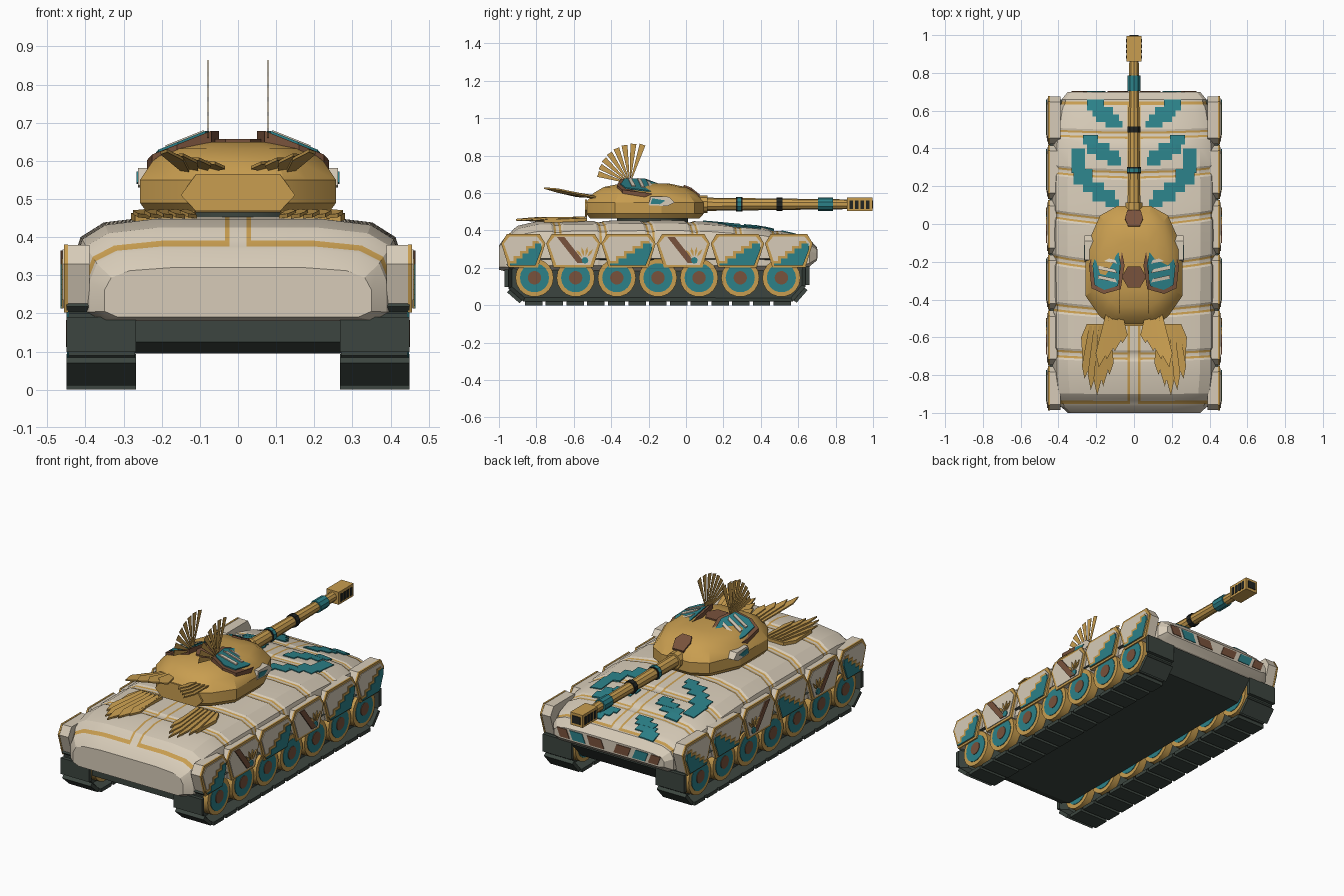
import bpy, bmesh, math
from mathutils import Vector, Matrix

if "Cube" in bpy.data.objects:
    bpy.data.objects.remove(bpy.data.objects["Cube"], do_unlink=True)


def material(name, r, g, b):
    m = bpy.data.materials.new(name)
    m.use_nodes = True
    m.diffuse_color = (r, g, b, 1)
    bsdf = next(n for n in m.node_tree.nodes if n.type == 'BSDF_PRINCIPLED')
    bsdf.inputs["Base Color"].default_value = (r, g, b, 1)
    return m


CREAM = material("cream", .68, .60, .48)
GOLD = material("gold", .58, .34, .08)
TEAL = material("teal", .025, .22, .25)
DARK = material("dark_green", .045, .06, .05)
BLACK = material("black", .015, .018, .016)
BROWN = material("brown", .19, .085, .045)


def finish(name, bm, mats, smooth=False):
    bmesh.ops.recalc_face_normals(bm, faces=bm.faces)
    me = bpy.data.meshes.new(name)
    bm.to_mesh(me)
    bm.free()
    for m in mats:
        me.materials.append(m)
    ob = bpy.data.objects.new(name, me)
    bpy.context.collection.objects.link(ob)
    if smooth:
        bpy.ops.object.select_all(action='DESELECT')
        ob.select_set(True)
        bpy.context.view_layer.objects.active = ob
        bpy.ops.object.shade_smooth_by_angle(angle=math.radians(22))
    return ob


def add_slab(bm, pts, off):
    off = Vector(off)
    a = [bm.verts.new(p) for p in pts]
    b = [bm.verts.new(Vector(p) + off) for p in pts]
    n = len(a)
    caps = [bm.faces.new(a), bm.faces.new(b[::-1])]
    for i in range(n):
        bm.faces.new((a[i], a[(i + 1) % n], b[(i + 1) % n], b[i]))
    return caps


def slab(name, pts, off, mat):
    bm = bmesh.new()
    add_slab(bm, pts, off)
    return finish(name, bm, [mat])


def side_slab(name, yz, s, x0, x1, mat):
    return slab(name, [(s * x0, y, z) for y, z in yz], (s * (x1 - x0), 0, 0), mat)


def cylinder(name, centre, r1, r2, depth, axis, mat, seg=16):
    bm = bmesh.new()
    turn = Matrix.Rotation(math.pi / 2, 4, 'Y') if axis == 'x' else (
        Matrix.Rotation(-math.pi / 2, 4, 'X') if axis == 'y' else Matrix())
    bmesh.ops.create_cone(bm, cap_ends=True, segments=seg, radius1=r1, radius2=r2,
                          depth=depth, matrix=Matrix.Translation(centre) @ turn)
    return finish(name, bm, [mat], True)


def loft(bm, rings):
    rows = [[bm.verts.new(p) for p in ring] for ring in rings]
    n = len(rows[0])
    made = []
    for j in range(len(rows) - 1):
        made.append([bm.faces.new((rows[j][i], rows[j][(i + 1) % n],
                                   rows[j + 1][(i + 1) % n], rows[j + 1][i])) for i in range(n)])
    bm.faces.new(rows[0])
    bm.faces.new(rows[-1])
    return made


# Hull: stations along y give half width, top and bottom height
STATIONS = [(-1, .35, .32, .19), (-.96, .395, .375, .18), (-.9, .42, .425, .18), (-.8, .43, .448, .18),
            (-.1, .435, .455, .18), (.1, .435, .447, .18), (.4, .43, .42, .18), (.6, .40, .375, .19),
            (.67, .38, .35, .21), (.7, .35, .31, .24)]
SHAPE = [(.9, 0), (1, .12), (1, .55), (.95, .8), (.81, .94), (.5, 1)]
SEAMS = [-.945, -.7, -.47, -.23, .01, .26, .47, .64]


def station(y):
    for a, b in zip(STATIONS, STATIONS[1:]):
        if y <= b[0]:
            t = max(0, (y - a[0]) / (b[0] - a[0]))
            return [p + (q - p) * t for p, q in zip(a, b)][1:]
    return STATIONS[-1][1:]


def hull_z(x, y):
    w, top, bot = station(y)
    f = abs(x) / w
    for (f0, h0), (f1, h1) in zip(SHAPE[2:], SHAPE[3:]):
        if f1 <= f <= f0:
            return bot + (top - bot) * (h1 + (h0 - h1) * (f - f1) / (f0 - f1))
    return top


def hull_ring(y, sink):
    w, top, bot = station(y)
    half = [(f * w, bot + (top - bot) * h) for f, h in SHAPE] + [(.034, top), (.022, top)]
    ring = half + [(-x, z) for x, z in reversed(half)]
    bend = .05 * max(0, 1 - abs(y + .15) / .8)
    return [(x * (1 - sink / 2), y + bend * (x / w) ** 2, bot + (z - bot) * (1 - sink)) for x, z in ring]


# Each row holds y, seam depth, and whether the strip after it is a gold border
rows = [(s[0], 0, False) for s in STATIONS]
for y in SEAMS:
    rows = [r for r in rows if abs(r[0] - y) > .031]
    if y in (SEAMS[0], SEAMS[-1]):
        rows += [(y - .02, 0, False), (y - .009, .02, True), (y + .009, .02, False), (y + .02, 0, False)]
    else:
        rows += [(y - .029, 0, False), (y - .019, .02, True), (y - .008, .028, False),
                 (y + .008, .028, True), (y + .019, .02, False), (y + .029, 0, False)]
rows.sort()
bm = bmesh.new()
for j, strip in enumerate(loft(bm, [hull_ring(y, sink) for y, sink, gold in rows])):
    spine = SEAMS[0] < rows[j][0] < SEAMS[-1]
    for i, f in enumerate(strip):
        f.material_index = 1 if (spine and i in (6, 8)) or (rows[j][2] and 2 <= i <= 12 and i != 7) else 0
finish("hull", bm, [CREAM, GOLD], True)
slab("belly", [(-.27, -.94, .19), (-.27, -.94, .125), (-.27, -.87, .095), (-.27, .56, .095), (-.27, .66, .2)],
     (.54, 0, 0), DARK)

# Stepped teal patches on the front deck
STEPS = [(.16, .25, .6, .66), (.11, .22, .57, .62), (.08, .2, .54, .58), (.06, .15, .51, .545),
         (.19, .27, .42, .47), (.13, .25, .37, .43), (.08, .2, .34, .39), (.07, .14, .31, .355),
         (.26, .33, .27, .4), (.22, .32, .21, .29), (.16, .27, .17, .22), (.1, .22, .12, .18), (.08, .15, .09, .13)]
for s, side in ((1, "left"), (-1, "right")):
    bm = bmesh.new()
    for x0, x1, y0, y1 in STEPS:
        m = 4
        for k in range(m):
            a, b = x0 + (x1 - x0) * k / m, x0 + (x1 - x0) * (k + 1) / m
            add_slab(bm, [(s * x, y, hull_z(x, y) - .002) for x, y in ((a, y0), (b, y0), (b, y1), (a, y1))],
                     (0, 0, .008))
    finish(side + "_deck_steps", bm, [TEAL])

    # Nose patches
    for x, w, mat in ((.03, .09, BROWN), (.15, .08, TEAL), (.25, .06, BROWN)):
        slab(side + "_nose_patch", [(s * x, .698, .25), (s * (x + w), .698, .25), (s * (x + w + .02), .698, .3),
                                    (s * (x + .02), .698, .3)], (0, .006, 0), mat)

    # Tracks: a hollowed band with pads walking round the outline
    outline = [(-.87, .02), (-.95, .09), (-.95, .2), (-.9, .25), (.56, .25), (.64, .22), (.64, .1), (.57, .02)]
    bm = bmesh.new()
    caps = add_slab(bm, [(s * .27, y, z) for y, z in outline], (s * .175, 0, 0))
    bmesh.ops.recalc_face_normals(bm, faces=bm.faces)
    for cap in caps:
        bmesh.ops.inset_region(bm, faces=[cap], thickness=.022, depth=-.05)
    finish(side + "_track", bm, [DARK])
    bm = bmesh.new()
    for (y0, z0), (y1, z1) in zip(outline, outline[1:] + outline[:1]):
        a, d = Vector((0, y0, z0)), Vector((0, y1 - y0, z1 - z0))
        if min(z0, z1) > .21:
            continue
        n = max(1, round(d.length / .11))
        out = Vector((0, d.z, -d.y)).normalized()
        if out.dot(a + d / 2 - Vector((0, -.15, .13))) < 0:
            out = -out
        for k in range(n):
            p, q = a + d * (k + .08) / n, a + d * (k + .92) / n
            add_slab(bm, [p + Vector((s * .268, 0, 0)), q + Vector((s * .268, 0, 0)),
                          q + Vector((s * .45, 0, 0)), p + Vector((s * .45, 0, 0))], out * .02)
    finish(side + "_track_pads", bm, [DARK])

    # Road wheels, showing on both faces of the track
    for k in range(7):
        y = -.81 + k * .22
        for part, r, width, mat in (("rim", .102, .168, GOLD), ("disc", .078, .174, TEAL), ("hub", .036, .18, BROWN)):
            cylinder(side + "_wheel_" + part, (s * .361, y, .147), r, r, width, 'x', mat, 18)

    # Side skirt panels with gold rims and painted patterns
    edges = [-.99, -.75, -.455, -.16, .13, .42, .68]
    for k, (y0, y1) in enumerate(zip(edges, edges[1:])):
        def panel(g):
            return [(y0 + .04 + g, .2 + g), (y1 - .04 - g, .2 + g), (y1 - g, .33),
                    (y1 - .03 - g, .383 - g), (y0 + .03 + g, .383 - g), (y0 + g, .33)]
        side_slab(side + "_skirt_back", panel(.004), s, .39, .448, CREAM)
        side_slab(side + "_skirt_rim", panel(.002), s, .446, .456, GOLD)
        side_slab(side + "_skirt_panel", panel(.016), s, .45, .46, CREAM)
        if k in (1, 3):
            c = y0 + .06
            side_slab(side + "_skirt_sash", [(c, .365), (c + .04, .365), (c + .15, .225), (c + .11, .225)],
                      s, .457, .466, BROWN)
            f = Vector((0, y1 - .085, .24))
            cylinder(side + "_flower_heart", (s * .462, f.y, f.z), .018, .018, .008, 'x', TEAL, 8)
            for j in range(4):
                t = math.radians(55 + 25 * j)
                u, v = Vector((0, math.cos(t), math.sin(t))), Vector((0, -math.sin(t), math.cos(t)))
                o = Vector((s * .458, 0, 0)) + f
                slab(side + "_flower_petal", [o + u * .022, o + u * .05 - v * .007, o + u * .075, o + u * .05 + v * .007],
                     (s * .008, 0, 0), GOLD)
        else:
            for part, lift, x, mat in (("trim", .014, .463, GOLD), ("steps", 0, .466, TEAL)):
                n, a, b = 5, y0 + .05, y1 - .025
                pts = [(a, .213)]
                for j in range(n):
                    z = .222 + .027 * j + lift
                    pts += [(a - lift + (b - a) * j / n, z), (a - lift + (b - a) * (j + 1) / n, z)]
                pts += [(y1 - .022, .3), (y1 - .055, .213)]
                side_slab(side + "_skirt_" + part, pts, s, .457, x, mat)

# Turret
cylinder("turret_ring", (0, -.18, .45), .19, .19, .05, 'z', DARK, 20)
half = [(.09, .095), (.18, .045), (.257, -.13), (.257, -.38), (.18, -.49), (.12, -.535)]
plan = half + [(-x, y) for x, y in reversed(half)]
bm = bmesh.new()
loft(bm, [[(x * k, -.22 + (y + .22) * k, z) for x, y in plan] for z, k in
          ((.465, .93), (.49, 1), (.55, 1), (.6, .87), (.632, .7), (.65, .42))])
finish("turret", bm, [GOLD], True)
slab("turret_rear_plate", [(-.11, -.53, .468), (.11, -.53, .468), (.15, -.53, .51), (.11, -.53, .565),
                           (-.11, -.53, .565), (-.15, -.53, .51)], (0, -.009, 0), GOLD)
slab("turret_front_plate", [(-.035, .07, .58), (.035, .07, .58), (.048, .025, .616), (.03, -.015, .632),
                            (-.03, -.015, .632), (-.048, .025, .616)], (0, .004, .012), BROWN)
slab("turret_crown", [(.065 * math.cos(t * math.pi / 3), -.28 + .065 * math.sin(t * math.pi / 3), .64)
                      for t in range(6)], (0, 0, .018), BROWN)


def pod(pts, s, lift):
    return [(s * x, y, .675 - .4 * (x - .08) - .3 * max(0, y + .25) + lift) for x, y in pts]


def feather(bm, base, tip, wide, off):
    base, tip, wide = Vector(base), Vector(tip), Vector(wide)
    d = tip - base
    add_slab(bm, [base - wide * .35, base + d * .75 - wide, tip, base + d * .75 + wide, base + wide * .35], off)


for s, side in ((1, "left"), (-1, "right")):
    # Masked eye pods on the turret top
    frame = [(.05, -.22), (.07, -.11), (.13, -.09), (.21, -.12), (.238, -.22), (.225, -.34), (.16, -.37), (.07, -.345)]
    inner = [(.145 + (x - .145) * .8, -.23 + (y + .23) * .85) for x, y in frame]
    slab(side + "_pod_frame", pod(frame, s, 0), (0, 0, -.038), BROWN)
    slab(side + "_pod_panel", pod(inner, s, 0), (0, 0, .006), TEAL)
    for k in range(3):
        y = -.19 - .05 * k
        slab(side + "_pod_dash", pod([(.09, y - .02), (.19, y), (.19, y + .02), (.1, y)], s, .004),
             (0, 0, .006), CREAM)

    # Cheek plates
    side_slab(side + "_cheek", [(-.2, .535), (-.1, .53), (-.06, .55), (-.09, .58), (-.19, .582)], s, .21, .262, CREAM)
    side_slab(side + "_cheek_mark", [(-.19, .543), (-.14, .54), (-.11, .56), (-.18, .572)], s, .255, .266, TEAL)

    # Upright crest fan
    bm = bmesh.new()
    root = Vector((s * .078, -.3, .65))
    for k in range(8):
        t = math.radians(72 + 13 * k)
        u, v = Vector((0, math.cos(t), math.sin(t))), Vector((0, -math.sin(t), math.cos(t)))
        reach = .22 - .006 * k
        add_slab(bm, [root + u * .03 - v * .003, root + u * reach - v * .016,
                      root + u * reach + v * .016, root + u * .03 + v * .003], (s * .002, 0, 0))
    finish(side + "_crest", bm, [GOLD])

    # Tail feathers on the turret and folded feathers on the rear deck
    bm = bmesh.new()
    for k in range(4):
        feather(bm, (s * (.075 + .02 * k), -.46, .575 - .003 * k),
                (s * (.06 + .042 * k), -.63 - .043 * k, .59 + .011 * k), (.03, 0, s * .008), (0, 0, .008))
    finish(side + "_tail_feathers", bm, [GOLD])
    bm = bmesh.new()
    for k in range(5):
        feather(bm, (s * (.13 + .025 * k), -.54, .462), (s * (.13 + .033 * k), (-.8, -.86, -.91, -.88, -.82)[k], .452),
                (.022, 0, s * .006), (0, 0, .01))
    slab(side + "_feather_root", [(s * .11, -.53, .45), (s * .25, -.53, .45), (s * .28, -.6, .445),
                                  (s * .27, -.76, .442), (s * .12, -.72, .445)], (0, 0, .018), GOLD)
    finish(side + "_deck_feathers", bm, [GOLD])

    # Muzzle slots
    for k in range(4):
        y = .875 + .029 * k
        side_slab(side + "_muzzle_slot", [(y, .515), (y + .018, .515), (y + .018, .56), (y, .56)], s, .037, .042, BLACK)

# Gun
cylinder("barrel", (0, .47, .54), .036, .026, .84, 'y', GOLD, 10)
for name, y, r, d, mat in (("barrel_collar", .09, .046, .05, GOLD), ("barrel_band", .285, .038, .034, BLACK),
                           ("barrel_teal_ring", .285, .04, .02, TEAL), ("barrel_band", .5, .037, .03, BLACK),
                           ("barrel_sleeve", .745, .035, .08, TEAL)):
    cylinder(name, (0, y, .54), r, r, d, 'y', mat, 10)
slab("muzzle", [(-.039, .86, .503), (.039, .86, .503), (.039, .86, .575), (-.039, .86, .575)], (0, .136, 0), GOLD)
slab("muzzle_bore", [(-.025, .994, .518), (.025, .994, .518), (.025, .994, .56), (-.025, .994, .56)],
     (0, .006, 0), BLACK)
